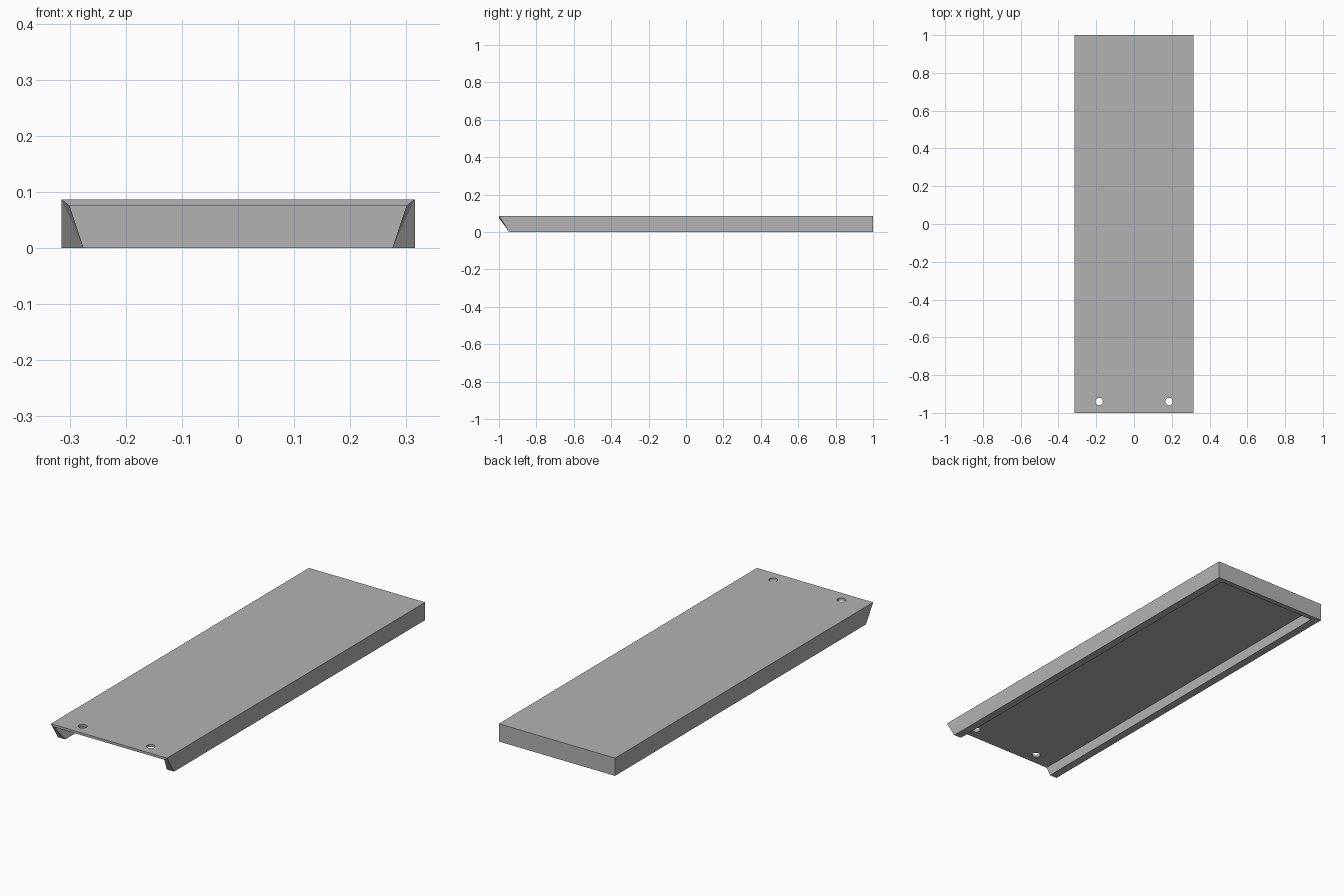
import bpy, bmesh

HALF_W, HALF_L, TOP = 0.315, 1.0, 0.087
CEILING = 0.075               # underside of the top plate
LIP, ROOT = 0.275, 0.30       # inner half widths at the bottom and at the ceiling
FOOT_Y, BACK_Y = -0.945, 0.974

cube = bpy.data.objects.get("Cube")
if cube:
    bpy.data.objects.remove(cube, do_unlink=True)

grey = bpy.data.materials.new("plain grey")
grey.use_nodes = True
colour = (0.45, 0.45, 0.45, 1)
grey.diffuse_color = colour
grey.node_tree.nodes["Principled BSDF"].inputs["Base Color"].default_value = colour

# Tray shell: open front, tapered side walls, closed back
bm = bmesh.new()


def side_points(s):
    """Corner points of one side, s is -1 for right and 1 for left."""
    points = {
        "top_front": (HALF_W, -HALF_L, TOP), "top_back": (HALF_W, HALF_L, TOP),
        "foot_front": (HALF_W, FOOT_Y, 0), "foot_back": (HALF_W, HALF_L, 0),
        "lip_front": (LIP, FOOT_Y, 0), "lip_back": (LIP, BACK_Y, 0),
        "root_front": (ROOT, -HALF_L, CEILING), "root_back": (ROOT, BACK_Y, CEILING),
    }
    return {k: bm.verts.new((s * x, y, z)) for k, (x, y, z) in points.items()}


right, left = side_points(-1), side_points(1)

# Side walls with their raked front ends
for side in (right, left):
    for names in (("top_front", "foot_front", "foot_back", "top_back"),
                  ("foot_front", "lip_front", "lip_back", "foot_back"),
                  ("lip_front", "root_front", "root_back", "lip_back"),
                  ("top_front", "foot_front", "lip_front"),
                  ("top_front", "lip_front", "root_front")):
        bm.faces.new([side[n] for n in names])

# Faces that span from wall to wall: top, back, rim, inner back, ceiling, front edge
for a, b in (("top_front", "top_back"), ("top_back", "foot_back"),
             ("foot_back", "lip_back"), ("lip_back", "root_back"),
             ("root_back", "root_front"), ("root_front", "top_front")):
    bm.faces.new((right[a], right[b], left[b], left[a]))

bmesh.ops.recalc_face_normals(bm, faces=bm.faces)
mesh = bpy.data.meshes.new("tray")
bm.to_mesh(mesh)
bm.free()
mesh.materials.append(grey)
tray = bpy.data.objects.new("tray", mesh)
bpy.context.collection.objects.link(tray)

# Two screw holes through the top plate near the front
for x in (-0.185, 0.185):
    bpy.ops.mesh.primitive_cylinder_add(vertices=24, radius=0.02, depth=0.06,
                                        location=(x, -0.94, 0.08))
    cutter = bpy.context.object
    cutter.name = "hole_cutter"
    cutter.hide_render = True
    cutter.data.materials.append(grey)
    cut = tray.modifiers.new("screw hole", 'BOOLEAN')
    cut.operation, cut.solver, cut.object = 'DIFFERENCE', 'EXACT', cutter
    bpy.ops.object.select_all(action='DESELECT')
    bpy.context.view_layer.objects.active = tray
    tray.select_set(True)
    bpy.ops.object.modifier_apply(modifier=cut.name)
    bpy.data.objects.remove(cutter, do_unlink=True)

bpy.ops.object.shade_smooth_by_angle()
